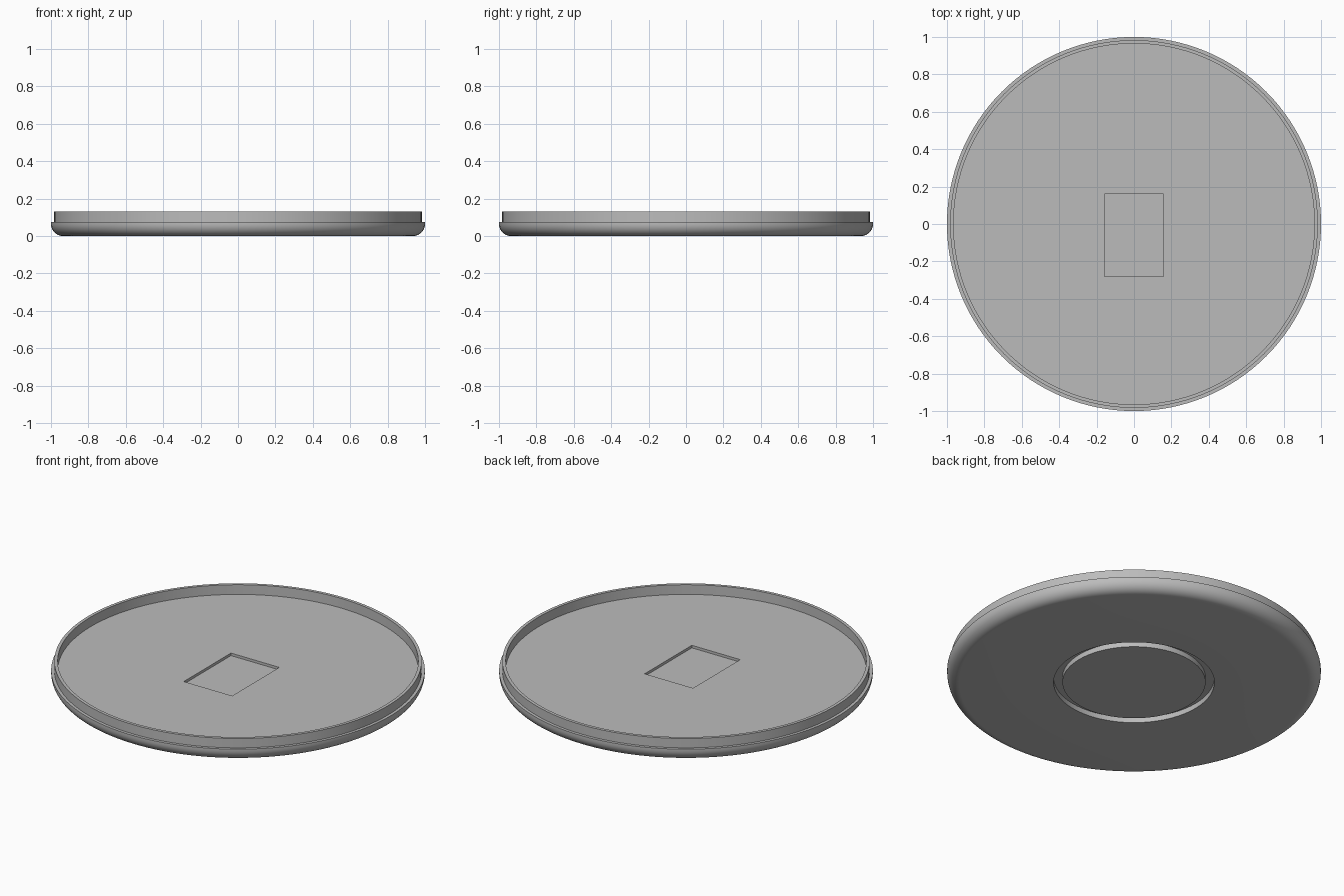
import bpy, bmesh, math

if "Cube" in bpy.data.objects:
    bpy.data.objects.remove(bpy.data.objects["Cube"])

SEGMENTS = 128
FLOOR_Z = 0.073
FILLET = 0.065

grey = bpy.data.materials.new("plain grey")
grey.diffuse_color = (0.5, 0.5, 0.5, 1)
grey.use_nodes = True
grey.node_tree.nodes["Principled BSDF"].inputs["Base Color"].default_value = grey.diffuse_color


def lathe(name, profile):
    """Revolve an (r, z) profile about z; ends on the axis are closed by welding."""
    bm = bmesh.new()
    verts = [bm.verts.new((r, 0, z)) for r, z in profile]
    edges = [bm.edges.new(pair) for pair in zip(verts, verts[1:])]
    bmesh.ops.spin(bm, geom=verts + edges, cent=(0, 0, 0), axis=(0, 0, 1),
                   angle=math.tau, steps=SEGMENTS, use_duplicate=False)
    bmesh.ops.remove_doubles(bm, verts=bm.verts, dist=1e-5)
    bmesh.ops.recalc_face_normals(bm, faces=bm.faces)
    mesh = bpy.data.meshes.new(name)
    bm.to_mesh(mesh)
    bm.free()
    obj = bpy.data.objects.new(name, mesh)
    bpy.context.collection.objects.link(obj)
    mesh.materials.append(grey)
    return obj


# Underside with a ring groove, rounded rim, stepped lip and sunken floor
profile = [(0, 0), (0.383, 0), (0.383, 0.03), (0.43, 0.03), (0.43, 0)]
for i in range(11):
    a = math.pi / 2 * i / 10
    profile.append((1 - FILLET + FILLET * math.sin(a), FILLET - FILLET * math.cos(a)))
profile += [(1, 0.075), (0.983, 0.075), (0.983, 0.13),
            (0.965, 0.13), (0.965, FLOOR_Z), (0, FLOOR_Z)]
cover = lathe("round_cover", profile)

# Shallow rectangular pocket in the floor
bpy.ops.mesh.primitive_cube_add(size=1, location=(0, -0.06, FLOOR_Z + 0.035))
cutter = bpy.context.object
cutter.name = "pocket_cutter"
cutter.scale = (0.316, 0.44, 0.1)
bpy.ops.object.transform_apply(location=False, rotation=False, scale=True)
cutter.data.materials.append(grey)
cutter.hide_render = True

bpy.ops.object.select_all(action='DESELECT')
cover.select_set(True)
bpy.context.view_layer.objects.active = cover
cut = cover.modifiers.new("pocket", 'BOOLEAN')
cut.operation = 'DIFFERENCE'
cut.solver = 'EXACT'
cut.object = cutter
bpy.ops.object.modifier_apply(modifier=cut.name)
bpy.data.objects.remove(cutter)

bpy.ops.object.shade_smooth_by_angle(angle=math.radians(30))
